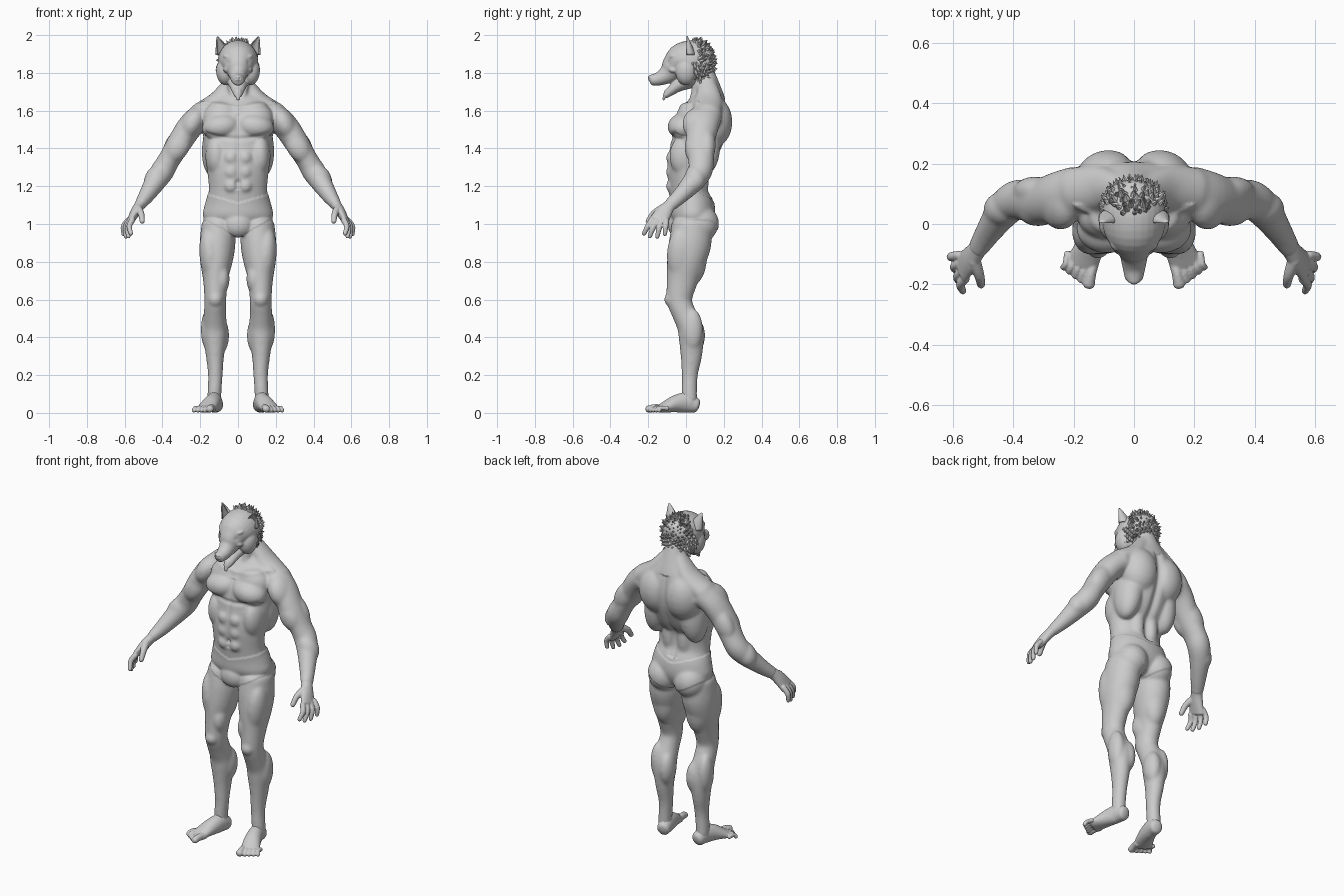
import bpy, bmesh, math, random
from mathutils import Vector, Matrix, Euler

cube = bpy.data.objects.get("Cube")
if cube:
    bpy.data.objects.remove(cube, do_unlink=True)
random.seed(4)
clay = bpy.data.materials.new("clay_grey")
clay.use_nodes = True
clay.diffuse_color = (0.6, 0.6, 0.6, 1)
clay.node_tree.nodes["Principled BSDF"].inputs["Base Color"].default_value = clay.diffuse_color
FRONT_BACK, UPWARD = Vector((0, 1, 0)), Vector((0, 0, 1))

def tube(bm, path, up=FRONT_BACK, mirror=True, sides=20, cap=1.0):
    """Smooth loft through points (x, y, z, half width, half depth) with rounded ends."""
    pts = [Vector(p) for p in path]
    ext = [pts[0]] + pts + [pts[-1]]
    knots = []
    for a, b, c, d in zip(ext, ext[1:], ext[2:], ext[3:]):
        for t in (0, 0.25, 0.5, 0.75):
            knots.append((b * 2 + (c - a) * t + (a * 2 - b * 5 + c * 4 - d) * t ** 2
                          + (b * 3 - a - c * 3 + d) * t ** 3) * 0.5)
    knots.append(pts[-1])

    def rounded(end, inner):
        out = (Vector(end[:3]) - Vector(inner[:3])).normalized()
        reach = min(end[3], end[4]) * cap
        return [Vector((*(Vector(end[:3]) + out * reach * math.sqrt(1 - s * s)), end[3] * s, end[4] * s))
                for s in (0.9, 0.65, 0.25)]

    knots = rounded(knots[0], knots[1])[::-1] + knots + rounded(knots[-1], knots[-2])
    centres = [Vector(k[:3]) for k in knots]
    for sx in (1, -1) if mirror else (1,):
        rings = []
        for i, k in enumerate(knots):
            along = centres[min(i + 1, len(knots) - 1)] - centres[max(i - 1, 0)]
            side = along.cross(up).normalized()
            depth = side.cross(along).normalized()
            ring = []
            for n in range(sides):
                ang = math.tau * n / sides
                p = centres[i] + side * k[3] * math.cos(ang) + depth * k[4] * math.sin(ang)
                ring.append(bm.verts.new((p.x * sx, p.y, p.z)))
            rings.append(ring)
        for low, high in zip(rings, rings[1:]):
            for n in range(sides):
                m = (n + 1) % sides
                bm.faces.new((low[n], low[m], high[m], high[n]))
        bm.faces.new(rings[0])
        bm.faces.new(rings[-1])

def ball(bm, loc, size, tilt=0.0, mirror=True):
    """Ellipsoid, tilted about the front-back axis."""
    for sx in (1, -1) if mirror else (1,):
        place = (Matrix.Diagonal((sx, 1, 1, 1)) @ Matrix.Translation(loc)
                 @ Euler((0, tilt, 0)).to_matrix().to_4x4() @ Matrix.Diagonal((*size, 1)))
        bmesh.ops.create_icosphere(bm, subdivisions=3, radius=1, matrix=place)

def finish(bm, name, smooth=True):
    bmesh.ops.recalc_face_normals(bm, faces=bm.faces)
    mesh = bpy.data.meshes.new(name)
    bm.to_mesh(mesh)
    bm.free()
    ob = bpy.data.objects.new(name, mesh)
    bpy.context.collection.objects.link(ob)
    mesh.materials.append(clay)
    mesh.polygons.foreach_set("use_smooth", [smooth] * len(mesh.polygons))
    return ob

def fuse(bm, name, voxel, passes, relief):
    """Melt overlapping parts into one skin, then push it along its normals by a rule."""
    ob = finish(bm, name)
    skin = ob.modifiers.new("skin", 'REMESH')
    skin.mode, skin.voxel_size, skin.use_smooth_shade = 'VOXEL', voxel, True
    soft = ob.modifiers.new("soften", 'SMOOTH')
    soft.factor, soft.iterations = 0.5, passes
    graph = bpy.context.evaluated_depsgraph_get()
    mesh = bpy.data.meshes.new_from_object(ob.evaluated_get(graph))
    ob.modifiers.clear()
    ob.data = mesh
    moves = [v.normal * relief(v.co) for v in mesh.vertices]
    for v, move in zip(mesh.vertices, moves):
        v.co += move
    mesh.materials.clear()
    mesh.materials.append(clay)

def bell(distance, width):
    return math.exp(-(distance / width) ** 2)

# Torso and neck
bm = bmesh.new()
tube(bm, [(0, .03, .99, .14, .09), (0, .035, 1.04, .18, .112), (0, .03, 1.1, .17, .113),
          (0, .012, 1.18, .152, .1), (0, .01, 1.3, .163, .107), (0, .045, 1.4, .176, .13),
          (0, .075, 1.5, .185, .14), (0, .1, 1.58, .2, .125), (0, .115, 1.65, .165, .095),
          (0, .112, 1.71, .085, .072), (0, .09, 1.78, .06, .065), (0, .07, 1.84, .058, .062)],
     mirror=False, sides=32, cap=.4)
for z in (1.2, 1.275, 1.35):
    ball(bm, (.036, -.074, z), (.036, .03, .035))                  # abdominals
ball(bm, (.09, -.015, 1.515), (.1, .08, .068), .15)                # chest
ball(bm, (.085, .025, 1.56), (.1, .075, .085))                     # upper chest
ball(bm, (.115, -.005, 1.36), (.055, .08, .11))                    # ribs
ball(bm, (.115, .09, 1.42), (.072, .09, .17), -.12)                # lats
ball(bm, (.085, .135, 1.54), (.11, .108, .14))                     # shoulder blades
ball(bm, (.045, .075, 1.25), (.045, .045, .13))                    # lower back
ball(bm, (.088, .075, 1.0), (.088, .094, .095))                    # buttocks
ball(bm, (0, -.045, .995), (.07, .045, .062), mirror=False)        # briefs pouch
tube(bm, [(.035, .11, 1.76, .03, .04), (.11, .12, 1.655, .045, .07), (.2, .11, 1.585, .055, .075)])
tube(bm, [(.015, .03, 1.63, .014, .014), (.045, .06, 1.77, .018, .02)])

# Arms down to the wrists
tube(bm, [(.19, .105, 1.57, .07, .085), (.25, .09, 1.52, .066, .082), (.31, .075, 1.43, .062, .074),
          (.365, .08, 1.34, .056, .066), (.4, .075, 1.28, .06, .062), (.44, .035, 1.22, .053, .054),
          (.485, -.03, 1.15, .04, .041), (.52, -.085, 1.1, .028, .034)], cap=.5)
ball(bm, (.243, .075, 1.53), (.06, .092, .095), -.5)               # deltoid
ball(bm, (.318, .04, 1.405), (.056, .045, .085), -.54)             # biceps
ball(bm, (.328, .11, 1.42), (.055, .045, .1), -.54)                # triceps
ball(bm, (.435, .05, 1.245), (.054, .055, .075), -.6)              # forearm

# Legs down to the ankles
tube(bm, [(.105, .03, 1.0, .085, .1), (.108, .022, .9, .092, .11), (.115, 0, .8, .083, .099),
          (.12, -.02, .7, .062, .08), (.12, -.035, .6, .055, .065), (.122, -.012, .53, .056, .061),
          (.122, .018, .46, .06, .063), (.122, .028, .4, .06, .064), (.122, .028, .3, .045, .054),
          (.12, .02, .2, .036, .04), (.125, .018, .1, .034, .038), (.125, .02, .06, .034, .038)],
     sides=24, cap=.4)
ball(bm, (.145, -.025, .83), (.056, .074, .15), .1)                # outer thigh
ball(bm, (.083, -.045, .71), (.036, .052, .075))                   # inner knee muscle
ball(bm, (.11, .04, .84), (.07, .07, .16))                         # hamstring
ball(bm, (.12, -.077, .6), (.037, .036, .038))                     # kneecap
ball(bm, (.092, .045, .41), (.042, .054, .095))                    # inner calf
ball(bm, (.156, .035, .44), (.038, .052, .11))                     # outer calf

def body_relief(co):
    """Raised briefs, spine and breastbone grooves, collarbones, chest crease, navel."""
    wide = abs(co.x)
    push = .003
    if wide < .24 and min(.93 + .55 * wide, 1.02) < co.z < 1.11 + .3 * wide:
        push += .004
    if co.y > .05 and 1.14 < co.z < 1.66:
        push -= .016 * bell(wide, .022)
    elif co.y < 0 and 1.18 < co.z < 1.58:
        push -= .005 * bell(wide, .014)
    if co.y < .07 and wide < .2:
        push += .006 * bell(co.z - 1.612 - .15 * wide, .012)
    if co.y < 0 and wide < .17:
        push -= .007 * bell(co.z - 1.452 - wide ** 2, .012)
    return push - .014 * bell((co - Vector((0, -.1, 1.22))).length, .014)

fuse(bm, "body", .0065, 26, body_relief)

# Hands: palm, four fingers from index to little finger, thumb
bm = bmesh.new()
tube(bm, [(.5, -.055, 1.125, .03, .034), (.522, -.087, 1.097, .027, .033),
          (.545, -.118, 1.06, .025, .043), (.57, -.145, 1.015, .018, .05)], cap=.5)
for i, tip_y in enumerate((-.222, -.192, -.152, -.112)):
    start = Vector((.56 + .007 * i, -.182 + .026 * i, 1.02))
    tip = Vector((.567 + .013 * i, tip_y, .95 - .018 * math.sin(i)))
    bend = start.lerp(tip, .5) + Vector((.012, 0, .004))
    tube(bm, [(*start, .015, .015), (*bend, .014, .014), (*tip, .011, .011)], sides=10)
tube(bm, [(.53, -.12, 1.085, .02, .022), (.513, -.17, 1.055, .016, .017), (.507, -.2, 1.015, .013, .013)])
fuse(bm, "hands", .004, 4, lambda co: .001)

# Feet: ankle, sole and instep, toes from big to little
bm = bmesh.new()
tube(bm, [(.124, .018, .13, .032, .037), (.125, .018, .09, .034, .038), (.125, .015, .05, .036, .04)])
tube(bm, [(.115, .052, .04, .036, .039), (.124, 0, .054, .04, .052), (.14, -.055, .048, .045, .045),
          (.16, -.105, .032, .05, .03), (.175, -.135, .022, .05, .02)], up=UPWARD, cap=.5)
for i in range(5):
    r = .02 if i == 0 else .0145 - .0008 * i
    x, y = .14 + .02 * i + .004 * min(i, 1), -.13 + .008 * i
    tube(bm, [(x - .004, y, .024, r, r), (x + .003, y - .035, .026, r * .85, r),
              (x + .01, y - .07 + .006 * i, r, r, r * .9)], up=UPWARD, sides=10, cap=.8)
fuse(bm, "feet", .004, 4, lambda co: .001)

# Wolf head: skull, muzzle, jaw, cheeks, brows
bm = bmesh.new()
tube(bm, [(0, .1, 1.85, .085, .1), (0, .04, 1.86, .105, .112), (0, -.02, 1.855, .1, .102),
          (0, -.06, 1.83, .075, .075), (0, -.095, 1.795, .049, .052), (0, -.14, 1.77, .038, .036),
          (0, -.178, 1.762, .03, .029)], up=UPWARD, mirror=False, sides=28, cap=.5)
ball(bm, (0, -.184, 1.772), (.022, .018, .018), mirror=False)      # nose
tube(bm, [(0, .03, 1.77, .07, .05), (0, -.04, 1.735, .046, .034), (0, -.08, 1.704, .032, .024),
          (0, -.102, 1.685, .022, .017)], up=UPWARD, mirror=False)
tube(bm, [(0, -.06, 1.735, .018, .007), (0, -.105, 1.705, .016, .007), (0, -.118, 1.66, .011, .006)],
     up=UPWARD, mirror=False, sides=12)                            # tongue
ball(bm, (.07, 0, 1.805), (.045, .055, .07), .1)                   # cheeks
ball(bm, (.044, -.062, 1.88), (.038, .03, .016), -.35)             # brows
ball(bm, (.05, -.066, 1.822), (.028, .028, .018), .5)              # cheekbones

def head_relief(co):
    folded = Vector((abs(co.x), co.y, co.z))
    return (.001 - .013 * bell((folded - Vector((.045, -.085, 1.852))).length, .015)
            - .008 * bell((folded - Vector((.012, -.2, 1.77))).length, .006))

fuse(bm, "wolf_head", .0045, 6, head_relief)
bm = bmesh.new()
ball(bm, (.044, -.074, 1.851), (.013, .011, .008), -.3)
finish(bm, "eyes")

# Ears: open curled shells
bm = bmesh.new()
for sx in (1, -1):
    rows = []
    for step in range(8):
        u = step / 7
        centre = Vector((.07, .02, 1.895)).lerp(Vector((.108, .005, 1.992)), u)
        r = .045 * (1 - u) ** .85 + .001
        rows.append([bm.verts.new(((centre.x + r * math.sin(a)) * sx, centre.y + r * .65 * math.cos(a), centre.z))
                     for a in (math.radians(20 * k) for k in range(-6, 7))])
    for low, high in zip(rows, rows[1:]):
        for k in range(len(low) - 1):
            bm.faces.new((low[k], low[k + 1], high[k + 1], high[k]))
shell = finish(bm, "ears").modifiers.new("thickness", 'SOLIDIFY')
shell.thickness, shell.offset = .006, 0

# Mane: clumped tufts spread over the back, crown and cheeks
bm = bmesh.new()
count = 340
for i in range(count):
    z = 1 - 2 * (i + .5) / count
    flat, turn = math.sqrt(1 - z * z), i * math.pi * (3 - math.sqrt(5))
    d = Vector((flat * math.cos(turn), flat * math.sin(turn), z))
    cheek = abs(d.x) > .75 and z < .1 and d.y > -.5
    if z > -.93 and (d.y > .1 or cheek or (z > .85 and d.y > -.25)):
        base = Vector((d.x * .09, .05 + d.y * .08, 1.85 + d.z * .108))
        wild = Vector([random.uniform(-.35, .35) for _ in range(3)])
        aim = d + wild + Vector((0, .35, -.9 if cheek else 0))
        length = random.uniform(.032, .046)
        place = (Matrix.Translation(base + aim.normalized() * length * .4)
                 @ aim.to_track_quat('Z', 'Y').to_matrix().to_4x4())
        bmesh.ops.create_cone(bm, cap_ends=True, segments=6, radius1=random.uniform(.016, .021),
                              radius2=.001, depth=length, matrix=place)
finish(bm, "mane", smooth=False)
